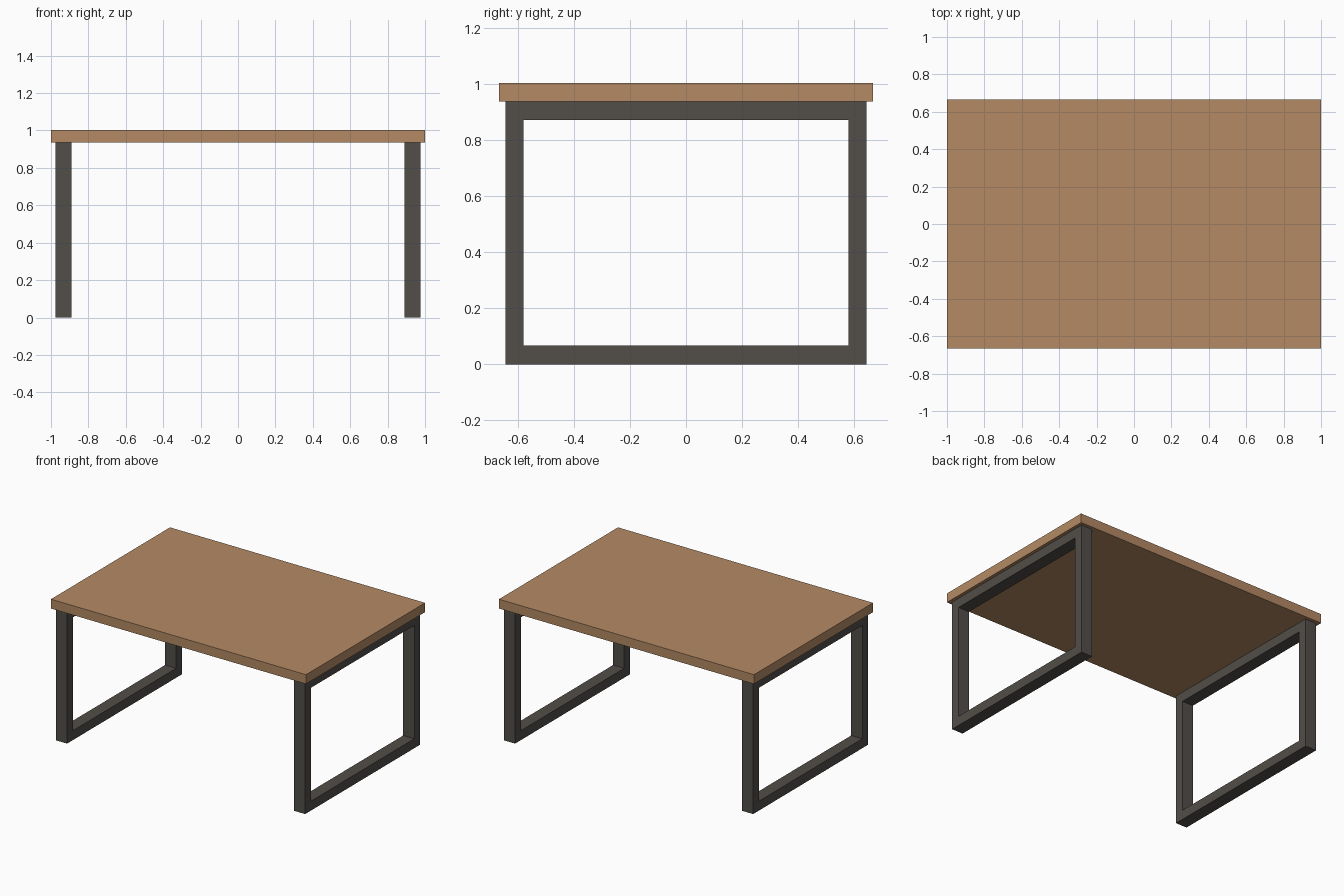
import bpy, bmesh

if "Cube" in bpy.data.objects:
    bpy.data.objects.remove(bpy.data.objects["Cube"])

def material(name, rgb):
    m = bpy.data.materials.new(name)
    m.diffuse_color = (*rgb, 1)
    m.use_nodes = True
    m.node_tree.nodes["Principled BSDF"].inputs["Base Color"].default_value = m.diffuse_color
    return m

wood = material("warm wood", (0.456, 0.252, 0.127))
metal = material("dark metal", (0.084, 0.077, 0.067))

TOP, UNDER = 1.003, 0.937

def finish(bm, name, mat):
    bmesh.ops.recalc_face_normals(bm, faces=bm.faces)
    me = bpy.data.meshes.new(name)
    bm.to_mesh(me)
    bm.free()
    me.materials.append(mat)
    ob = bpy.data.objects.new(name, me)
    bpy.context.collection.objects.link(ob)
    return ob

# Table top slab
bm = bmesh.new()
bmesh.ops.create_cube(bm, size=1)
bmesh.ops.scale(bm, vec=(2, 1.333, TOP - UNDER), verts=bm.verts)
bmesh.ops.translate(bm, vec=(0, 0, (TOP + UNDER) / 2), verts=bm.verts)
finish(bm, "table_top", wood)

# Closed rectangular leg frame: ring profile in the yz plane, extruded along x
def leg_frame(name, x0, x1):
    def loop(y, z0, z1):
        return [bm.verts.new((x0, a, b)) for a, b in ((-y, z0), (y, z0), (y, z1), (-y, z1))]
    bm = bmesh.new()
    outer = loop(0.643, 0, UNDER)
    inner = loop(0.579, 0.067, 0.870)
    ring = [bm.faces.new((outer[i], outer[(i + 1) % 4], inner[(i + 1) % 4], inner[i]))
            for i in range(4)]
    ext = bmesh.ops.extrude_face_region(bm, geom=ring, use_keep_orig=True)
    moved = [v for v in ext["geom"] if isinstance(v, bmesh.types.BMVert)]
    bmesh.ops.translate(bm, vec=(x1 - x0, 0, 0), verts=moved)
    finish(bm, name, metal)

leg_frame("left_leg_frame", -0.977, -0.890)
leg_frame("right_leg_frame", 0.890, 0.977)
